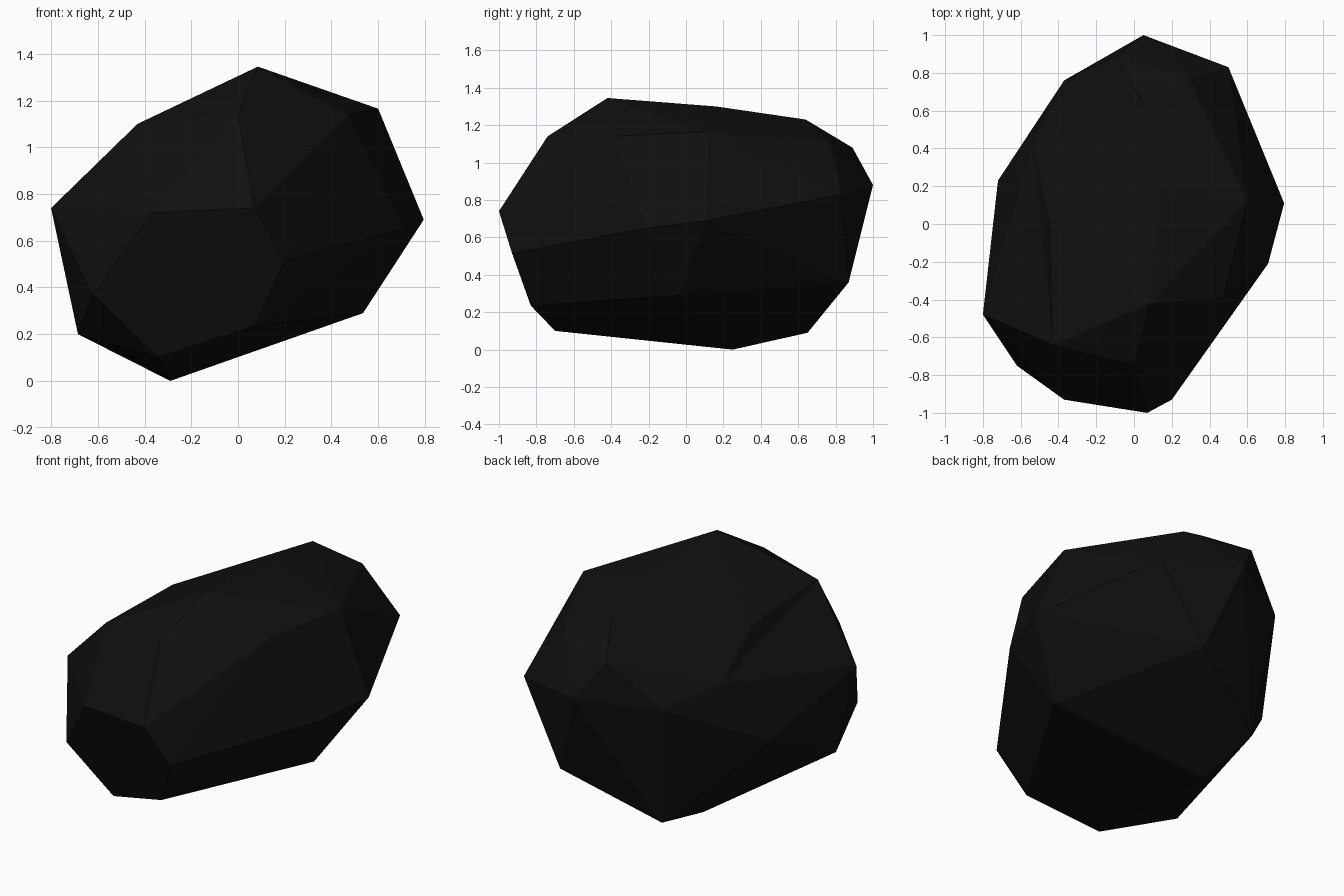
import bpy, bmesh
from mathutils import Vector

if "Cube" in bpy.data.objects:
    bpy.data.objects.remove(bpy.data.objects["Cube"])

# Chipped corners of the boulder, grouped by side
front = [(.07, -1, .74), (-.37, -.93, .72), (.2, -.93, .515), (-.62, -.75, .37),
         (0, -.74, 1.14), (-.43, -.64, 1.10)]
top = [(.085, -.42, 1.345), (.47, -.39, 1.14), (.6, .12, 1.165), (.14, .16, 1.30),
       (.05, .64, 1.23), (-.45, .02, 1.07)]
right = [(.795, .11, .69), (.71, -.21, .65), (.535, -.04, .29)]
back = [(.5, .83, .83), (.29, .77, 1.11), (.05, 1, .88), (-.09, .89, 1.08),
        (-.37, .76, .83), (.23, .87, .36)]
left = [(-.8, -.48, .74), (-.72, .23, .54), (-.685, -.45, .20)]
bottom = [(-.34, -.70, .10), (.07, -.83, .235), (-.295, .65, .09), (-.29, .25, 0)]
dent = Vector((-.53, .42, .90))          # shallow hollow at the back left
push = Vector((-.08, .06, .04))

# Wrap the corners in a faceted skin, then press the hollow in
bm = bmesh.new()
for p in front + top + right + back + left + bottom:
    bm.verts.new(p)
hollow = bm.verts.new(dent + push)
res = bmesh.ops.convex_hull(bm, input=bm.verts[:])
loose = [v for v in bm.verts if not v.link_faces]
hollow.co = dent
if loose:
    bmesh.ops.delete(bm, geom=loose, context='VERTS')
bmesh.ops.recalc_face_normals(bm, faces=bm.faces[:])

mesh = bpy.data.meshes.new("rock")
bm.to_mesh(mesh)
bm.free()
rock = bpy.data.objects.new("rock", mesh)
bpy.context.collection.objects.link(rock)

# Near-black stone
mat = bpy.data.materials.new("black_stone")
mat.diffuse_color = (.005, .005, .005, 1)
mat.use_nodes = True
mat.node_tree.nodes["Principled BSDF"].inputs["Base Color"].default_value = mat.diffuse_color
mesh.materials.append(mat)
